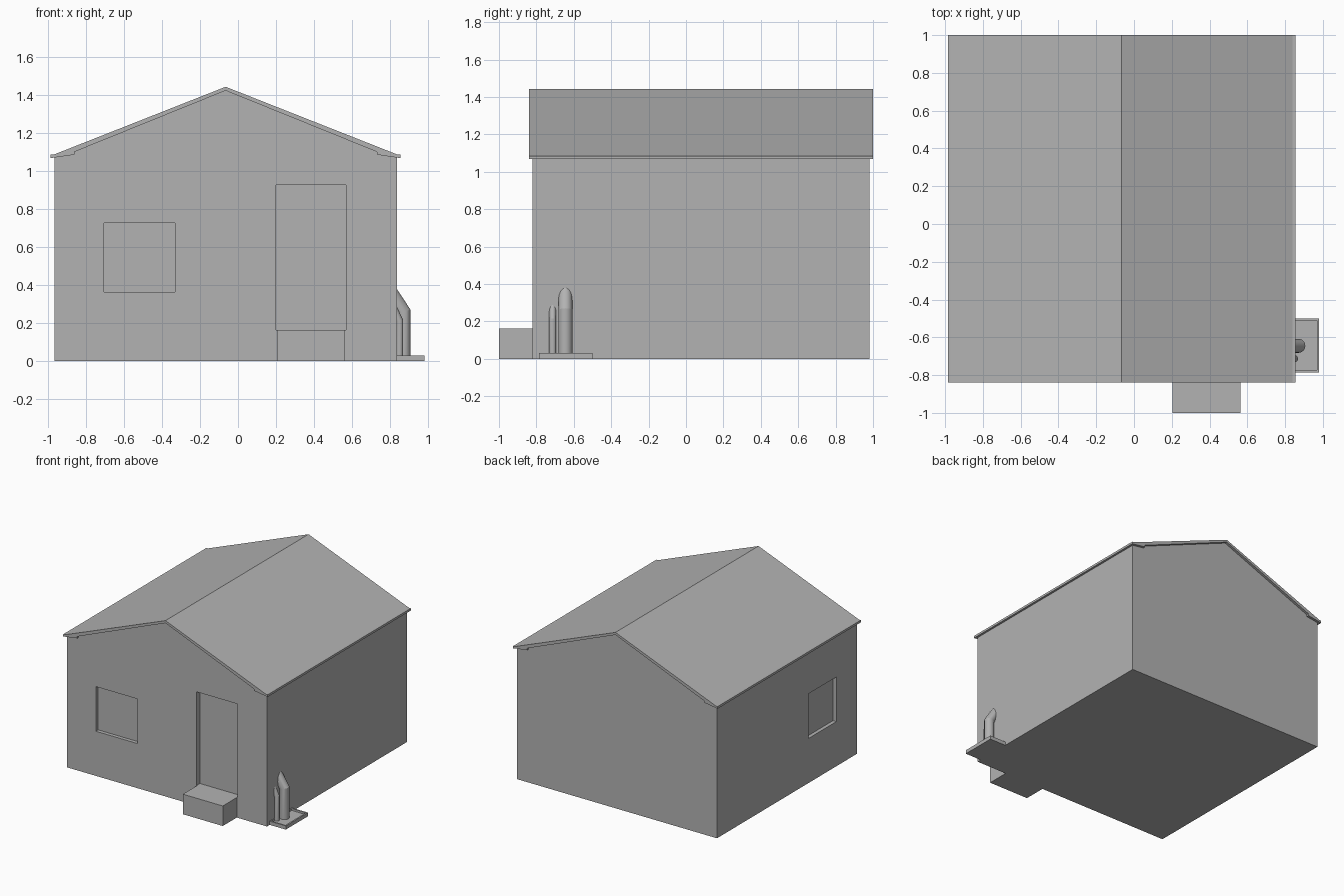
import bpy, bmesh, math
from mathutils import Vector

cube = bpy.data.objects.get("Cube")
if cube:
    bpy.data.objects.remove(cube, do_unlink=True)

grey = bpy.data.materials.new("plain grey")
grey.use_nodes = True
grey.diffuse_color = (0.45, 0.45, 0.45, 1)
grey.node_tree.nodes["Principled BSDF"].inputs["Base Color"].default_value = grey.diffuse_color

RIDGE_X = -0.065
FRONT, BACK = -0.82, 0.98
WALL_HALF = 0.9


def finish(name, bm):
    bmesh.ops.recalc_face_normals(bm, faces=bm.faces)
    mesh = bpy.data.meshes.new(name)
    bm.to_mesh(mesh)
    bm.free()
    mesh.materials.append(grey)
    obj = bpy.data.objects.new(name, mesh)
    bpy.context.collection.objects.link(obj)
    return obj


def box_mesh(x, y, z):
    bm = bmesh.new()
    bmesh.ops.create_cube(bm, size=1)
    for v in bm.verts:
        v.co = [lo + (hi - lo) * (c + 0.5) for c, (lo, hi) in zip(v.co, (x, y, z))]
    return bm


def gabled(name, half, y0, y1):
    """Mirror a half outline (from the ridge line outwards) and extrude it along y."""
    outline = half + [(-x, z) for x, z in reversed(half) if x > 0]
    bm = bmesh.new()
    face = bm.faces.new([bm.verts.new((RIDGE_X + x, y0, z)) for x, z in outline])
    new = bmesh.ops.extrude_face_region(bm, geom=[face])["geom"]
    bmesh.ops.translate(bm, vec=(0, y1 - y0, 0),
                        verts=[v for v in new if isinstance(v, bmesh.types.BMVert)])
    return finish(name, bm)


def select(obj):
    bpy.ops.object.select_all(action='DESELECT')
    obj.select_set(True)
    bpy.context.view_layer.objects.active = obj


def recess(obj, x, y, z):
    """Cut a shallow niche into a wall."""
    cutter = finish("cutter", box_mesh(x, y, z))
    cutter.hide_render = True
    mod = obj.modifiers.new("recess", 'BOOLEAN')
    mod.operation, mod.solver, mod.object = 'DIFFERENCE', 'EXACT', cutter
    select(obj)
    bpy.ops.object.modifier_apply(modifier=mod.name)
    bpy.data.objects.remove(cutter, do_unlink=True)


def bent_pipe(name, x, y, radius, bend_z, angle, length, sides=24):
    """Upright pipe with one mitred bend that leads into the wall."""
    lean = Vector((-math.sin(angle), 0, math.cos(angle))) * length
    rings = [[], [], []]
    bm = bmesh.new()
    for i in range(sides):
        a = math.tau * i / sides
        dx, dy = radius * math.cos(a), radius * math.sin(a)
        bend = Vector((x + dx, y + dy, bend_z + dx * math.tan(angle / 2)))
        for ring, p in zip(rings, ((bend.x, bend.y, 0.01), bend, bend + lean)):
            ring.append(bm.verts.new(p))
    for low, high in zip(rings, rings[1:]):
        for i in range(sides):
            j = (i + 1) % sides
            bm.faces.new((low[i], low[j], high[j], high[i]))
    bm.faces.new(rings[0])
    bm.faces.new(rings[-1])
    select(finish(name, bm))
    bpy.ops.object.shade_smooth_by_angle(angle=math.radians(20))


# Walls with niches for the front window, door and side window
walls = gabled("walls", [(0.795, 1.10), (WALL_HALF, 1.075), (WALL_HALF, 0)], FRONT, BACK)
recess(walls, (-0.705, -0.33), (FRONT - 0.1, FRONT + 0.03), (0.363, 0.726))
recess(walls, (0.2, 0.568), (FRONT - 0.1, FRONT + 0.045), (0.163, 0.926))
side = RIDGE_X - WALL_HALF
recess(walls, (side - 0.1, side + 0.03), (-0.555, -0.195), (0.363, 0.726))

# Gable infill and roof with boxed eaves
gabled("gable", [(0, 1.425), (0.795, 1.10)], FRONT, BACK)
gabled("roof", [(0, 1.442), (0.905, 1.085), (0.92, 1.085), (0.92, 1.067),
                (0.795, 1.085), (0.795, 1.10), (0, 1.422)], FRONT - 0.02, BACK + 0.02)

# Door step
finish("door_step", box_mesh((0.204, 0.563), (-1, FRONT + 0.01), (0, 0.163)))

# Drain tray with a raised rim
tray = box_mesh((0.83, 0.98), (-0.785, -0.5), (0, 0.03))
top = max(tray.faces, key=lambda f: f.calc_center_median().z)
bmesh.ops.inset_region(tray, faces=[top], thickness=0.017)
floor = bmesh.ops.extrude_discrete_faces(tray, faces=[top])["faces"][0]
bmesh.ops.translate(tray, verts=floor.verts, vec=(0, 0, -0.015))
finish("drain_tray", tray)

# Waste pipes
bent_pipe("large_pipe", 0.87, -0.645, 0.037, 0.259, math.radians(33.5), 0.17)
bent_pipe("small_pipe", 0.849, -0.713, 0.019, 0.212, math.radians(25), 0.13)
